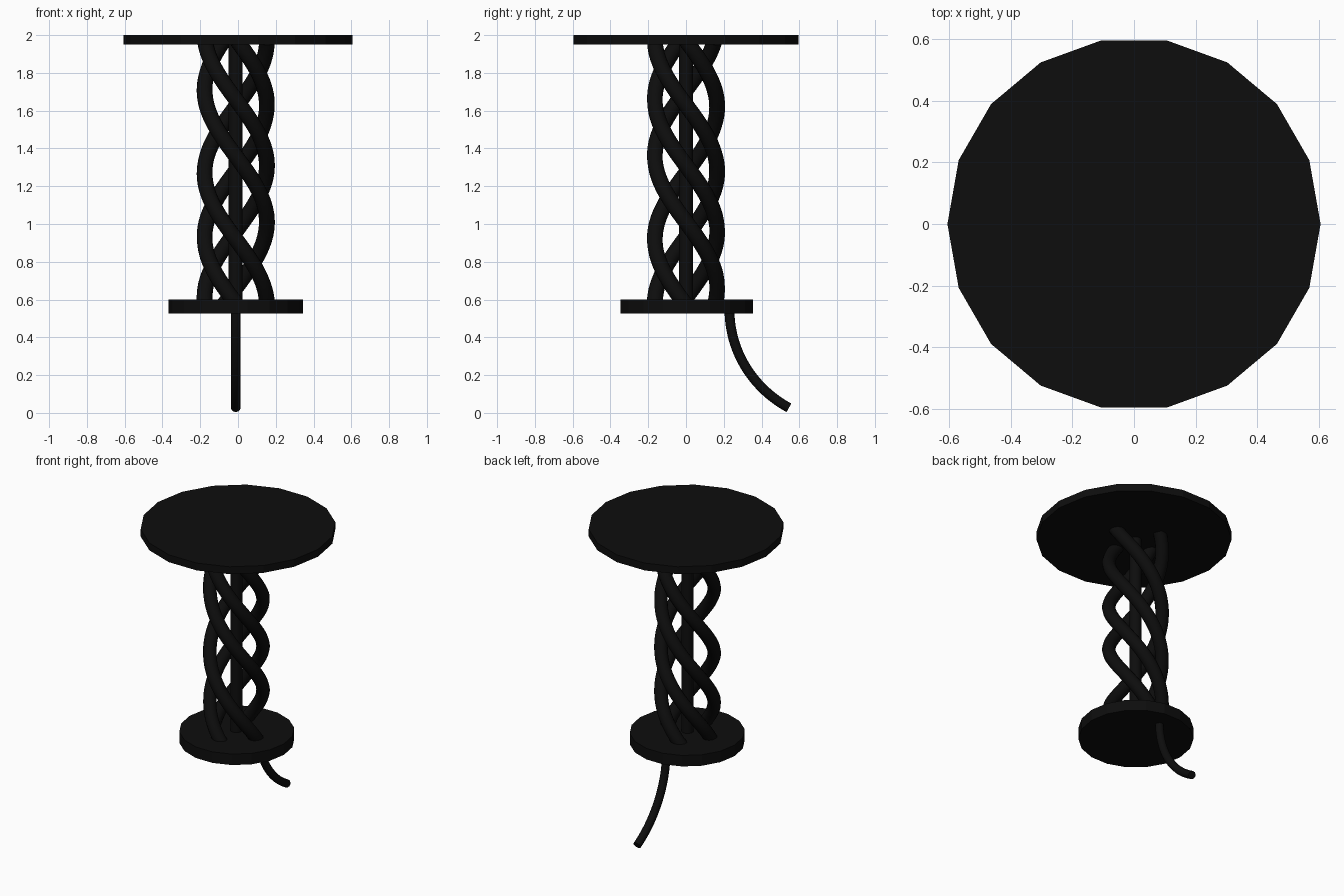
import bpy
from math import cos, sin, pi, radians
from mathutils import Vector
from mathutils.geometry import interpolate_bezier

cube = bpy.data.objects.get("Cube")
if cube:
    bpy.data.objects.remove(cube, do_unlink=True)

black = bpy.data.materials.new("black")
black.use_nodes = True
colour = (0.004, 0.004, 0.004, 1)
black.diffuse_color = colour
black.node_tree.nodes["Principled BSDF"].inputs["Base Color"].default_value = colour

AXIS_X = -0.012  # the stem sits slightly off the top's centre


def cylinder(name, radius, low, high, x, y, sides):
    bpy.ops.mesh.primitive_cylinder_add(
        vertices=sides, radius=radius, depth=high - low,
        location=(x, y, (low + high) / 2), rotation=(0, 0, pi / 2))
    ob = bpy.context.object
    ob.name = name
    ob.data.materials.append(black)
    return ob


def tube(name, points, radius):
    curve = bpy.data.curves.new(name, "CURVE")
    curve.dimensions = "3D"
    curve.bevel_depth = radius
    curve.bevel_resolution = 4
    curve.use_fill_caps = True
    spline = curve.splines.new("POLY")
    spline.points.add(len(points) - 1)
    for point, co in zip(spline.points, points):
        point.co = (*co, 1)
    ob = bpy.data.objects.new(name, curve)
    bpy.context.collection.objects.link(ob)
    bpy.ops.object.select_all(action="DESELECT")
    ob.select_set(True)
    bpy.context.view_layer.objects.active = ob
    bpy.ops.object.convert(target="MESH")
    ob = bpy.context.object
    ob.data.materials.clear()
    ob.data.materials.append(black)
    bpy.ops.object.shade_smooth_by_angle(angle=radians(40))


# Faceted discs
cylinder("table_top", 0.605, 1.95, 2.0, 0, 0, 18)
cylinder("base_disc", 0.357, 0.525, 0.6, AXIS_X, 0.004, 18)

# Central pole
cylinder("centre_pole", 0.037, 0.56, 1.97, AXIS_X, 0, 24)
bpy.ops.object.shade_smooth_by_angle(angle=radians(40))

# Four twisted strands, each given by the height where it passes the right side
PITCH, LOW, HIGH, STEPS = 1.4, 0.57, 1.97, 64
for i, height in enumerate((2.01, 1.71, 1.27, 0.93)):
    path = []
    for s in range(STEPS + 1):
        z = LOW + (HIGH - LOW) * s / STEPS
        a = pi + 2 * pi * (height - z) / PITCH
        path.append((AXIS_X + 0.165 * cos(a), 0.165 * sin(a), z))
    tube(f"twisted_strand_{i + 1}", path, 0.042)

# Single curved leg under the back of the base
leg = interpolate_bezier(
    Vector((AXIS_X, 0.23, 0.55)), Vector((AXIS_X, 0.23, 0.3)),
    Vector((AXIS_X, 0.38, 0.115)), Vector((AXIS_X, 0.545, 0.027)), 24)
tube("curved_leg", leg, 0.026)
